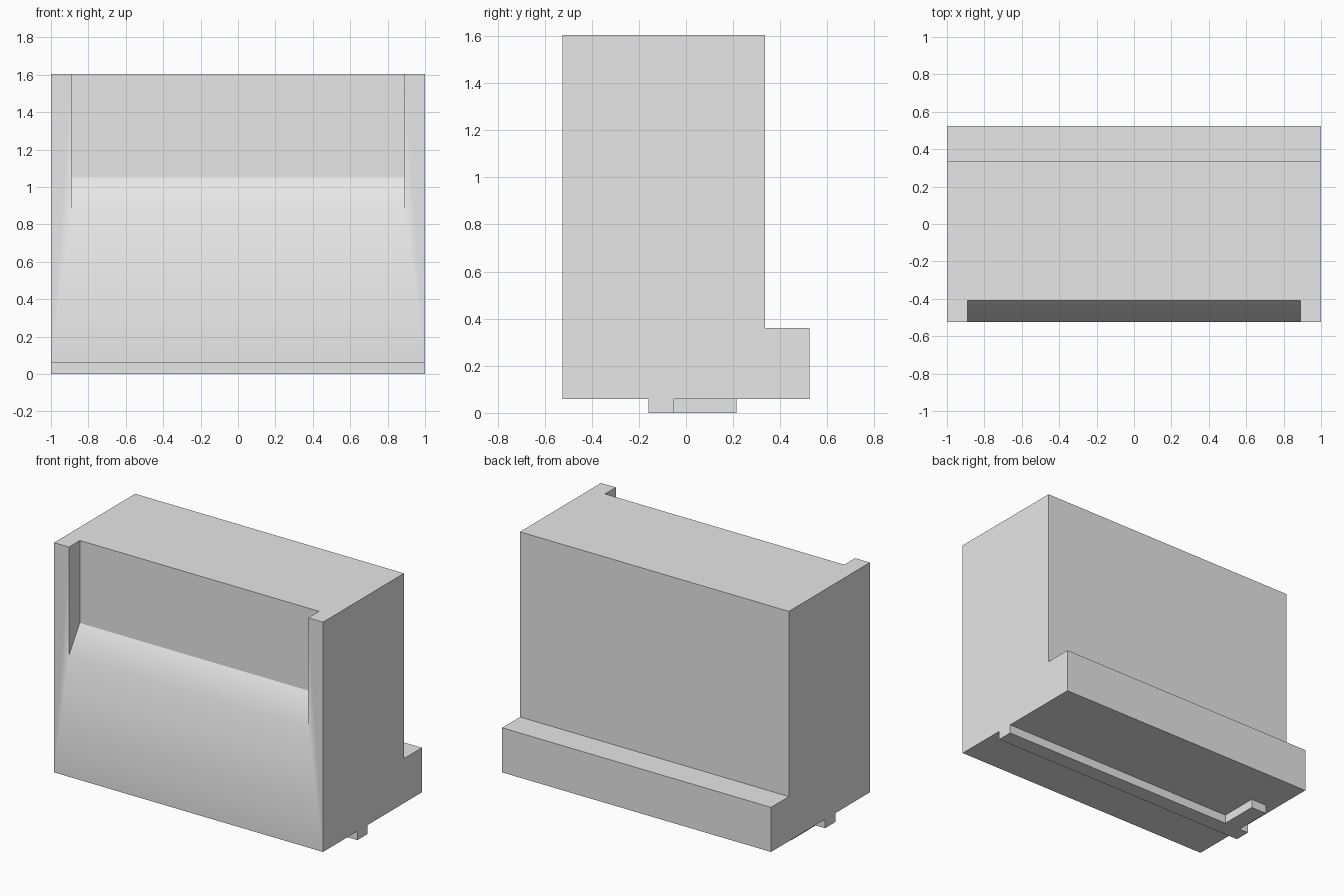
import bpy, bmesh

cube = bpy.data.objects.get("Cube")
if cube:
    bpy.data.objects.remove(cube, do_unlink=True)

grey = bpy.data.materials.new("plain_grey")
grey.use_nodes = True
grey.diffuse_color = (0.8, 0.8, 0.8, 1)
grey.node_tree.nodes["Principled BSDF"].inputs["Base Color"].default_value = (0.8, 0.8, 0.8, 1)


def prism(name, profile, x0, x1):
    """Extrude a (y, z) side profile from x0 to x1."""
    bm = bmesh.new()
    face = bm.faces.new([bm.verts.new((x0, y, z)) for y, z in profile])
    ext = bmesh.ops.extrude_face_region(bm, geom=[face])["geom"]
    moved = [g for g in ext if isinstance(g, bmesh.types.BMVert)]
    bmesh.ops.translate(bm, verts=moved, vec=(x1 - x0, 0, 0))
    bmesh.ops.recalc_face_normals(bm, faces=bm.faces)
    mesh = bpy.data.meshes.new(name)
    bm.to_mesh(mesh)
    bm.free()
    mesh.materials.append(grey)
    obj = bpy.data.objects.new(name, mesh)
    bpy.context.collection.objects.link(obj)
    return obj


FRONT, BACK, TOP, BASE = -0.525, 0.525, 1.605, 0.06
LIP = 0.875          # height where the slope meets the front

# Panel body with rear ledge and the rail under it
body = prism("panel_body", [
    (FRONT, BASE), (-0.16, BASE), (-0.16, 0), (-0.05, 0), (-0.05, BASE),
    (BACK, BASE), (BACK, 0.36), (0.335, 0.36), (0.335, TOP), (FRONT, TOP)], -1, 1)

# Sloped recess in the upper front, leaving a narrow post at each side
wall, sill = -0.41, 1.05
out = FRONT - 0.1
low = LIP - 0.1 * (sill - LIP) / (wall - FRONT)
cutter = prism("recess_cutter", [(wall, sill), (wall, 1.8), (out, 1.8), (out, low)], -0.89, 0.89)
cutter.hide_render = True
cut = body.modifiers.new("recess", "BOOLEAN")
cut.operation = "DIFFERENCE"
cut.solver = "EXACT"
cut.object = cutter
bpy.context.view_layer.objects.active = body
bpy.ops.object.modifier_apply(modifier=cut.name)
bpy.data.objects.remove(cutter, do_unlink=True)

# Soft shading only across the lip of the slope
bm = bmesh.new()
bm.from_mesh(body.data)
for f in bm.faces:
    f.smooth = True
for e in bm.edges:
    e.smooth = all(abs(v.co.z - LIP) < 0.01 and v.co.y < FRONT + 0.01 for v in e.verts)
bm.to_mesh(body.data)
bm.free()

# Short tab running back from the rail near one end
prism("rail_tab", [(-0.05, 0), (0.215, 0), (0.215, BASE), (-0.05, BASE)], -0.93, -0.81)
